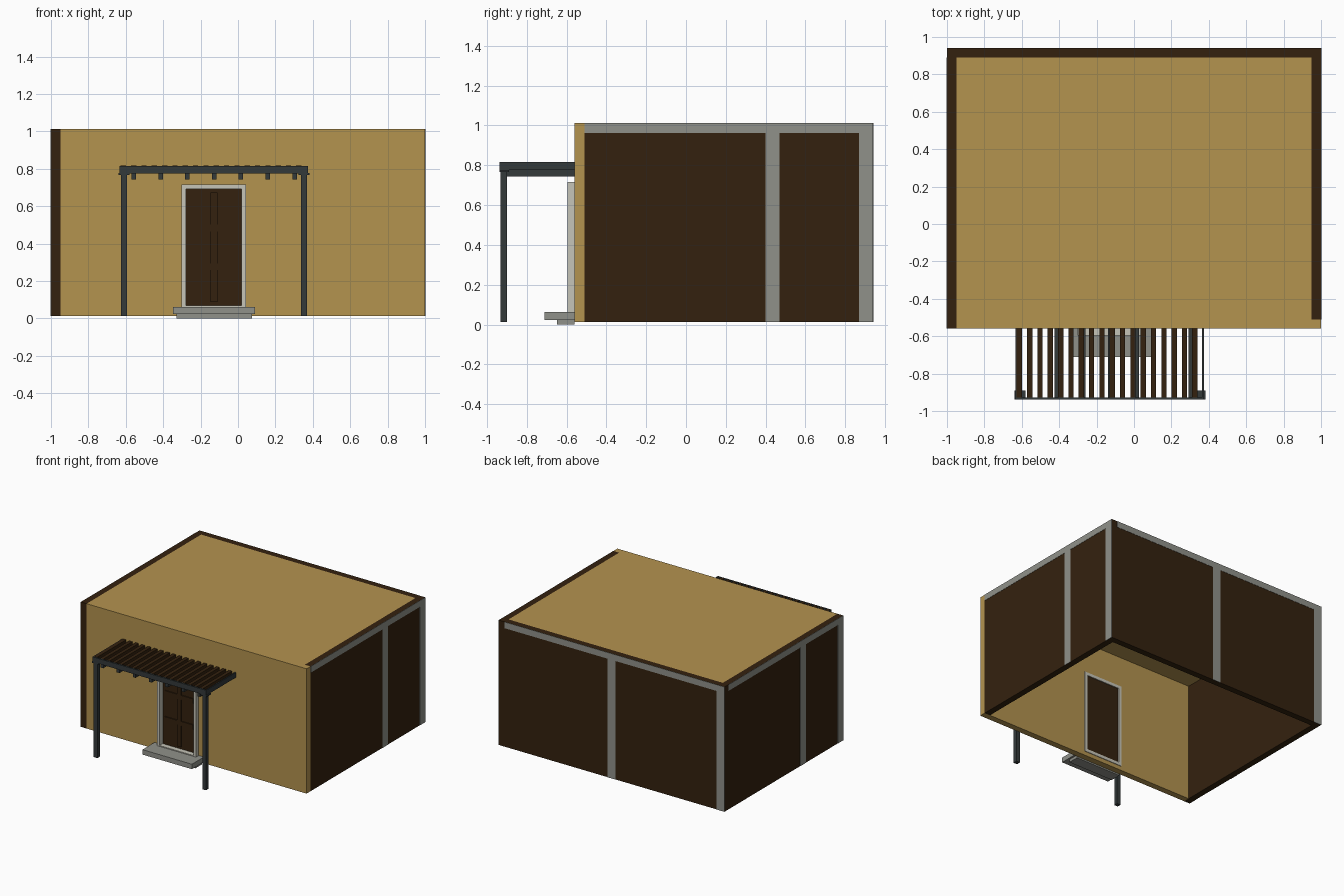
import bpy, bmesh

if "Cube" in bpy.data.objects:
    bpy.data.objects.remove(bpy.data.objects["Cube"])

def material(name, rgb):
    m = bpy.data.materials.new(name)
    m.diffuse_color = (*rgb, 1)
    m.use_nodes = True
    m.node_tree.nodes["Principled BSDF"].inputs["Base Color"].default_value = m.diffuse_color
    return m

TAN = material("tan_plaster", (0.456, 0.292, 0.078))
BROWN = material("dark_brown_wood", (0.034, 0.0155, 0.0045))
GREY = material("grey_concrete", (0.28, 0.285, 0.255))
PALE = material("pale_frame", (0.565, 0.558, 0.479))
METAL = material("dark_metal", (0.033, 0.041, 0.042))

def boxes(name, mat, *spans):
    """One object from boxes given as (x0, x1, y0, y1, z0, z1)."""
    bm = bmesh.new()
    for x0, x1, y0, y1, z0, z1 in spans:
        vs = bmesh.ops.create_cube(bm, size=1)["verts"]
        for v in vs:
            v.co.x = x1 if v.co.x > 0 else x0
            v.co.y = y1 if v.co.y > 0 else y0
            v.co.z = z1 if v.co.z > 0 else z0
    me = bpy.data.meshes.new(name)
    bm.to_mesh(me)
    bm.free()
    me.materials.append(mat)
    ob = bpy.data.objects.new(name, me)
    bpy.context.collection.objects.link(ob)
    return ob

# House limits: outer face, wall thickness, bottom, top
F, B, T, Z0, Z1 = -0.56, 0.94, 0.05, 0.012, 1.012
FX0, FX1, FZ0, FZ1 = -0.302, 0.044, 0.045, 0.717   # door frame outline

# Front wall with a door opening
boxes("front_wall", TAN,
      (-1 + T, FX0, F, F + T, Z0, Z1),
      (FX1, 1, F, F + T, Z0, Z1),
      (FX0, FX1, F, F + T, FZ1, Z1),
      (FX0, FX1, F, F + T, Z0, FZ0))

# Other walls meet pinwheel fashion at the corners
boxes("left_wall", BROWN, (-1, -1 + T, F, B - T, Z0, Z1))
boxes("back_wall", BROWN, (-1, 1 - T, B - T, B, Z0, Z1))
boxes("right_wall", BROWN, (1 - T, 1, F + T, B, Z0, Z1))

# Roof slab set between the walls
boxes("roof", TAN, (-1 + T, 1 - T, F + T, B - T, Z1 - T, Z1))

# Concrete trim: top band, middle column and end column on three walls
P, C = 0.002, 0.07
ZT = Z1 - T
boxes("right_trim", GREY,
      (1, 1 + P, F + T, B, ZT, Z1),
      (1, 1 + P, 0.40, 0.40 + C, Z0, ZT),
      (1, 1 + P, B - C, B, Z0, ZT))
boxes("left_trim", GREY,
      (-1 - P, -1, F, B - T, ZT, Z1),
      (-1 - P, -1, -0.0875, -0.0875 + C, Z0, ZT),
      (-1 - P, -1, F, F + C, Z0, ZT))
boxes("back_trim", GREY,
      (-1, 1 - T, B, B + P, ZT, Z1),
      (-C / 2, C / 2, B, B + P, Z0, ZT),
      (-1, -1 + C, B, B + P, Z0, ZT))

# Door frame, door leaf and raised bars
W = 0.024
FY0, FY1 = -0.595, -0.505
boxes("door_frame", PALE,
      (FX0, FX0 + W, FY0, FY1, FZ0, FZ1),
      (FX1 - W, FX1, FY0, FY1, FZ0, FZ1),
      (FX0 + W, FX1 - W, FY0, FY1, FZ1 - W, FZ1),
      (FX0 + W, FX1 - W, FY0, FY1, FZ0, FZ0 + W))
boxes("door", BROWN, (FX0 + W, FX1 - W, -0.555, -0.512, FZ0 + W, FZ1 - W))
boxes("door_bars", BROWN,
      (-0.147, -0.110, -0.565, -0.55, 0.088, 0.674),
      (-0.257, -0.003, -0.563, -0.55, 0.465, 0.503),
      (-0.257, -0.003, -0.563, -0.55, 0.260, 0.294))

# Entrance steps
boxes("lower_step", GREY, (-0.33, 0.075, -0.647, F, 0, 0.0225))
boxes("upper_step", GREY, (-0.348, 0.09, -0.712, F, 0.0225, 0.062))

# Pergola: posts with caps
for side, x in (("left", -0.61), ("right", 0.353)):
    boxes(side + "_post", METAL,
          (x - 0.016, x + 0.016, -0.932, -0.900, Z0, 0.768),
          (x - 0.029, x + 0.029, -0.938, -0.890, 0.766, 0.777))

# Pergola fascia around three sides
PX0, PX1, PY = -0.633, 0.374, -0.938
boxes("pergola_fascia", METAL,
      (PX0, PX1, PY, PY + 0.011, 0.775, 0.816),
      (PX0, PX0 + 0.01, PY + 0.011, F, 0.775, 0.816),
      (PX1 - 0.01, PX1, PY + 0.011, F, 0.775, 0.816))

# Rafters under the pergola
boxes("pergola_rafters", METAL,
      *[(x - 0.012, x + 0.012, -0.927, F, 0.743, 0.776)
        for x in (-0.557 + i * 0.1432 for i in range(7))])

# Wooden slats on the pergola
boxes("pergola_slats", BROWN,
      *[(x - 0.014, x + 0.014, PY + 0.011, F, 0.776, 0.817)
        for x in (-0.613 + i * 0.0552 for i in range(18))])
